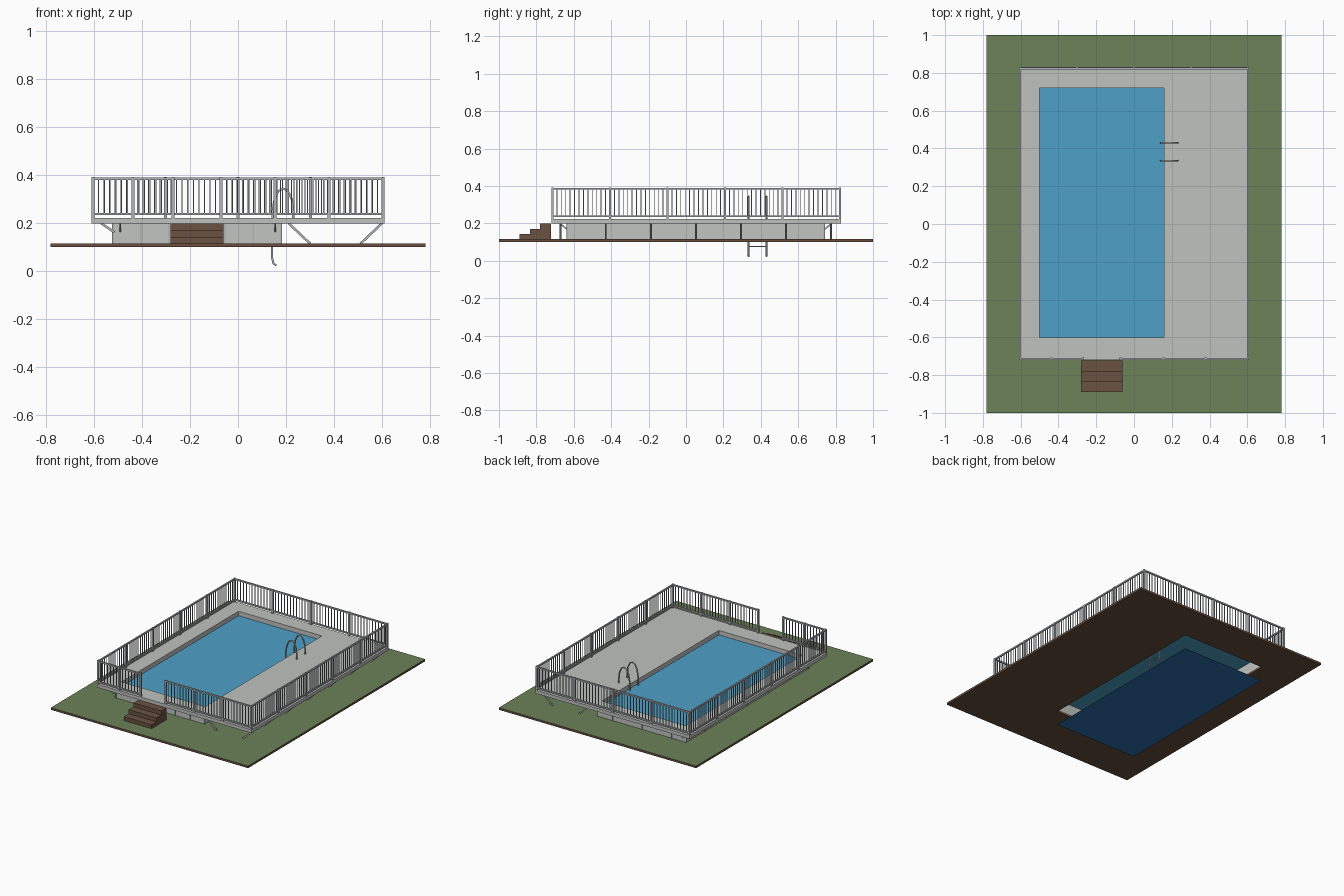
import bpy, bmesh
from mathutils import Vector

cube = bpy.data.objects.get("Cube")
if cube:
    bpy.data.objects.remove(cube)


def material(name, r, g, b):
    lin = [((c / 255 + 0.055) / 1.055) ** 2.4 for c in (r, g, b)] + [1]
    m = bpy.data.materials.new(name)
    m.use_nodes = True
    m.diffuse_color = lin
    m.node_tree.nodes["Principled BSDF"].inputs["Base Color"].default_value = lin
    return m


GRASS = material("grass green", 108, 130, 89)
SOIL = material("soil brown", 104, 78, 62)
WOOD = material("step wood", 106, 82, 66)
DECK = material("deck grey", 192, 194, 192)
WALL = material("wall grey", 194, 197, 194)
METAL = material("rail metal", 178, 181, 184)
WATER = material("water blue", 78, 160, 199)
FLOOR = material("pool floor blue", 42, 108, 172)


def finish(bm, name, *mats):
    bmesh.ops.recalc_face_normals(bm, faces=bm.faces)
    me = bpy.data.meshes.new(name)
    bm.to_mesh(me)
    bm.free()
    for m in mats:
        me.materials.append(m)
    ob = bpy.data.objects.new(name, me)
    bpy.context.collection.objects.link(ob)
    return ob


def box(bm, x0, x1, y0, y1, z0, z1):
    vs = bmesh.ops.create_cube(bm, size=1)["verts"]
    for v in vs:
        v.co = ((x0 + x1) / 2 + v.co.x * (x1 - x0),
                (y0 + y1) / 2 + v.co.y * (y1 - y0),
                (z0 + z1) / 2 + v.co.z * (z1 - z0))


def bar(bm, a, b, w):
    # square bar between two points
    a, b = Vector(a), Vector(b)
    d = b - a
    rot = d.to_track_quat('Z', 'Y')
    for v in bmesh.ops.create_cube(bm, size=1)["verts"]:
        v.co = (a + b) / 2 + rot @ Vector((v.co.x * w, v.co.y * w, v.co.z * d.length))


def corners(r):
    x0, x1, y0, y1 = r
    return [(x0, y0), (x1, y0), (x1, y1), (x0, y1)]


def frame(bm, outer, inner, z0, z1):
    # rectangular slab with a rectangular opening
    o = [bm.verts.new((*p, z0)) for p in corners(outer)]
    i = [bm.verts.new((*p, z0)) for p in corners(inner)]
    faces = [bm.faces.new((o[k], o[(k + 1) % 4], i[(k + 1) % 4], i[k])) for k in range(4)]
    ext = bmesh.ops.extrude_face_region(bm, geom=faces, use_keep_orig=True)
    for v in ext["geom"]:
        if isinstance(v, bmesh.types.BMVert):
            v.co.z = z1


def sheet(name, r, z, mat):
    bm = bmesh.new()
    bm.faces.new([bm.verts.new((*p, z)) for p in corners(r)])
    return finish(bm, name, mat)


POOL = (-0.5, 0.16, -0.6, 0.72)
SHELL = (-0.52, 0.18, -0.635, 0.74)
SIDE = (-0.61, 0.61, -0.72, 0.83)
G = 0.115      # ground level
D0, D1 = 0.198, 0.222   # deck bottom and top

# Ground slab: grass on top, soil elsewhere
bm = bmesh.new()
frame(bm, (-0.78, 0.78, -1, 1), POOL, 0.1, G)
ground = finish(bm, "ground_slab", SOIL, GRASS)
for p in ground.data.polygons:
    p.material_index = int(p.normal.z > 0.5)

# Pool shell, deck, water and floor
bm = bmesh.new()
frame(bm, SHELL, POOL, G, D0)
finish(bm, "pool_wall", WALL)
bm = bmesh.new()
frame(bm, SIDE, POOL, D0, D1)
finish(bm, "deck", DECK)
sheet("water", POOL, 0.19, WATER)
sheet("pool_floor", POOL, 0, FLOOR)

# Wall ribs
bm = bmesh.new()
x0, x1, y0, y1 = SHELL
e = 0.004
for k in range(7):
    x = x0 + (x1 - x0) * k / 6
    for y in (y0, y1):
        box(bm, x - e, x + e, y - e, y + e, G, D0)
brace_ys = [-0.67 + 0.241 * k for k in range(7)]
for y in brace_ys[1:-1]:
    for x in (x0, x1):
        box(bm, x - e, x + e, y - e, y + e, G, D0)
finish(bm, "wall_ribs", METAL)

# Diagonal braces under the deck
bm = bmesh.new()
for y in brace_ys:
    bar(bm, (0.21, y, 0.2), (0.3, y, G), 0.01)
    bar(bm, (0.6, y, 0.2), (0.51, y, G), 0.01)
    bar(bm, (-0.57, y, 0.2), (-0.515, y, 0.162), 0.01)
for x in (-0.49, 0.155):
    bar(bm, (x, -0.675, 0.2), (x, -0.632, 0.165), 0.008)
    bar(bm, (x, 0.78, 0.2), (x, 0.737, 0.165), 0.008)
finish(bm, "deck_braces", METAL)

# Steps
bm = bmesh.new()
for k in range(3):
    box(bm, -0.28, -0.06, -0.89 + 0.055 * k, -0.722, G + 0.028 * k, G + 0.028 * (k + 1))
finish(bm, "steps", WOOD)

# Fence: runs given as start, end and number of bays
L, R, F, B = -0.604, 0.604, -0.714, 0.824
runs = [((L, F), (-0.27, F), 2), ((-0.07, F), (R, F), 3), ((L, B), (R, B), 4),
        ((L, F), (L, B), 5), ((R, F), (R, B), 5)]
posts, rails, pickets = bmesh.new(), bmesh.new(), bmesh.new()
placed = set()
for a, b, bays in runs:
    a, b = Vector(a), Vector(b)
    for z in (0.238, 0.385):
        bar(rails, (*a, z), (*b, z), 0.01)
    step = (b - a) / bays
    for k in range(bays + 1):
        p = a + step * k
        key = (round(p.x, 3), round(p.y, 3))
        if key not in placed:
            placed.add(key)
            box(posts, p.x - 0.006, p.x + 0.006, p.y - 0.006, p.y + 0.006, D1, 0.392)
        if k < bays:
            n = round(step.length / 0.0235)
            for j in range(1, n):
                q = p + step * j / n
                w = 0.0022
                box(pickets, q.x - w, q.x + w, q.y - w, q.y + w, 0.238, 0.385)
finish(posts, "fence_posts", METAL)
finish(rails, "fence_rails", METAL)
finish(pickets, "fence_pickets", METAL)

# Pool ladder: two bent tubes joined by rungs
PATH = [(0.16, 0.024), (0.148, 0.032), (0.142, 0.055), (0.142, 0.15), (0.144, 0.25),
        (0.152, 0.3), (0.169, 0.335), (0.188, 0.344), (0.207, 0.335), (0.224, 0.3),
        (0.23, 0.25), (0.23, D1)]


def tube(name, pts, radius):
    cu = bpy.data.curves.new(name, 'CURVE')
    cu.dimensions = '3D'
    cu.bevel_depth = radius
    cu.bevel_resolution = 1
    cu.use_fill_caps = True
    sp = cu.splines.new('POLY')
    sp.points.add(len(pts) - 1)
    for pt, co in zip(sp.points, pts):
        pt.co = (*co, 1)
    cu.materials.append(METAL)
    ob = bpy.data.objects.new(name, cu)
    bpy.context.collection.objects.link(ob)


LY = (0.335, 0.43)
for side, y in zip(("right", "left"), LY):
    tube(f"ladder_rail_{side}", [(x, y, z) for x, z in PATH], 0.005)
for k in range(3):
    z = 0.076 + 0.05 * k
    tube(f"ladder_rung_{k + 1}", [(0.142, LY[0], z), (0.142, LY[1], z)], 0.004)
